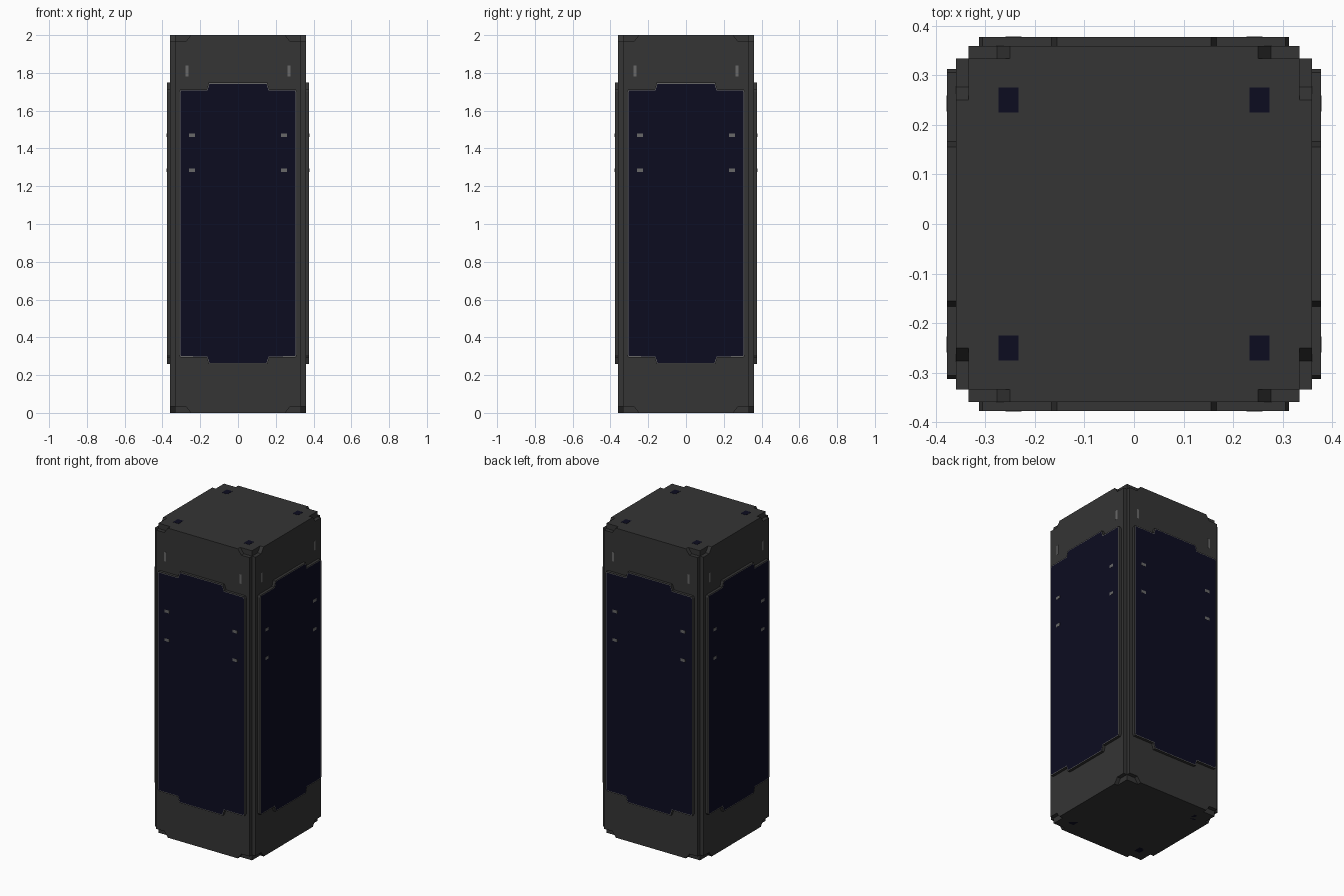
import bpy, bmesh, math
from mathutils import Matrix, Vector

if "Cube" in bpy.data.objects:
    bpy.data.objects.remove(bpy.data.objects["Cube"])


def material(name, rgb):
    m = bpy.data.materials.new(name)
    m.diffuse_color = (*rgb, 1)
    m.use_nodes = True
    m.node_tree.nodes["Principled BSDF"].inputs["Base Color"].default_value = m.diffuse_color
    return m


CASING = material("dark grey casing", (0.035, 0.035, 0.035))
BLUE = material("midnight blue", (0.0038, 0.0038, 0.0145))
GREY = material("worn light grey", (0.14, 0.14, 0.14))
MATS = (CASING, BLUE, GREY)


def finish(bm, name, rot=0.0):
    bmesh.ops.recalc_face_normals(bm, faces=bm.faces)
    bm.transform(Matrix.Rotation(rot, 4, 'Z'))
    me = bpy.data.meshes.new(name)
    bm.to_mesh(me)
    bm.free()
    for m in MATS:
        me.materials.append(m)
    ob = bpy.data.objects.new(name, me)
    bpy.context.collection.objects.link(ob)
    return ob


def box(name, centre, size, mat=0, rot=0.0):
    bm = bmesh.new()
    bmesh.ops.create_cube(bm, size=1, matrix=Matrix.Translation(centre) @ Matrix.Diagonal((*size, 1)))
    for f in bm.faces:
        f.material_index = mat
    return finish(bm, name, rot)


def slab(profile, d0, d1):
    """Extrude an x-z outline from depth d0 to d1 towards the front (-y)."""
    bm = bmesh.new()
    back = bm.faces.new([bm.verts.new((x, -d0, z)) for x, z in profile])
    ext = bmesh.ops.extrude_face_region(bm, geom=[back], use_keep_orig=True)
    verts = [v for v in ext["geom"] if isinstance(v, bmesh.types.BMVert)]
    bmesh.ops.translate(bm, verts=verts, vec=(0, d0 - d1, 0))
    bmesh.ops.recalc_face_normals(bm, faces=bm.faces)
    front = min(bm.faces, key=lambda f: f.calc_center_median().y)
    return bm, front


def four_way(quarter, zmid=1.0):
    """Mirror one quarter outline (right half, upper part) into a closed loop."""
    right = quarter + [(x, 2 * zmid - z) for x, z in reversed(quarter)]
    return right + [(-x, z) for x, z in reversed(right)]


CORE, WALL, PANEL = 0.334, 0.359, 0.377
MID = 1.003

box("core_block", (0, 0, 1), (2 * CORE, 2 * CORE, 2))

wall_outline = four_way([(0.25, 2.0), (0.276, 1.965), (CORE, 1.965)])
panel_outline = four_way([(0.155, 1.748), (0.166, 1.712), (0.305, 1.712), (0.312, 1.70)], MID)

for i, side in enumerate(("front", "right", "back", "left")):
    rot = i * math.pi / 2

    # outer wall with its corners cut away at top and bottom
    bm, _ = slab(wall_outline, CORE - 0.01, WALL)
    finish(bm, side + "_wall", rot)

    # raised panel: casing edge, thin worn rim, blue centre
    bm, face = slab(panel_outline, WALL - 0.01, PANEL)
    bmesh.ops.inset_region(bm, faces=[face], thickness=0.003)
    rim = bmesh.ops.inset_region(bm, faces=[face], thickness=0.004)
    for f in rim["faces"]:
        f.material_index = 2
    face.material_index = 1
    finish(bm, side + "_panel", rot)

    # small worn marks on the panel and wall
    for sx in (-1, 1):
        for z in (1.47, 1.285):
            box(side + "_panel_mark", (sx * 0.243, -PANEL, z), (0.032, 0.002, 0.018), 2, rot)
        box(side + "_wall_scuff", (sx * 0.27, -WALL, 1.81), (0.016, 0.002, 0.06), 2, rot)

# bolt spots on the top and bottom faces
for z, end in ((2.0, "top"), (0.001, "bottom")):
    for sx in (-1, 1):
        for sy in (-1, 1):
            box(end + "_bolt_spot", (sx * 0.253, sy * 0.25, z), (0.04, 0.05, 0.002), 1)
